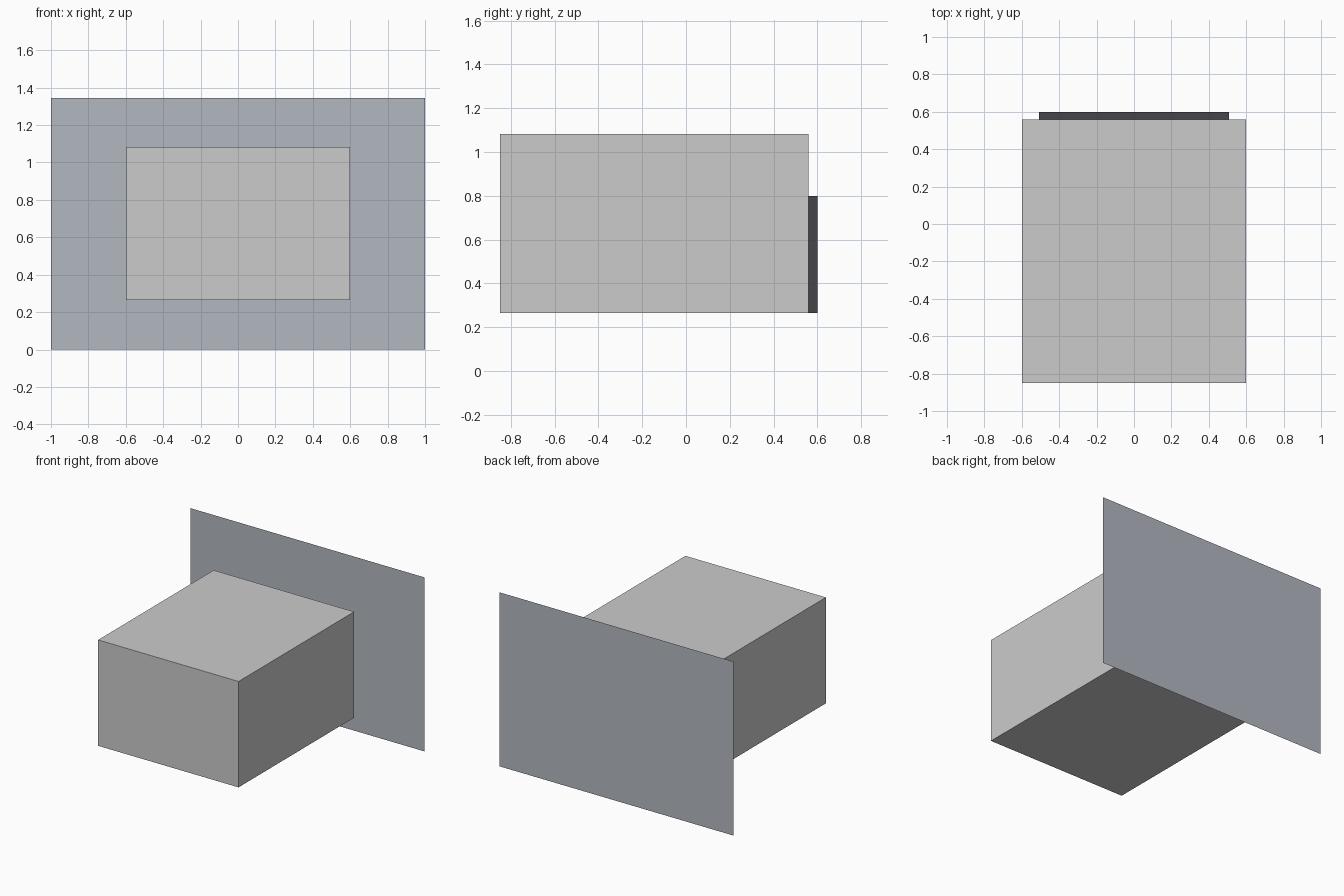
import bpy

if "Cube" in bpy.data.objects:
    bpy.data.objects.remove(bpy.data.objects["Cube"])


def material(name, color):
    m = bpy.data.materials.new(name)
    m.diffuse_color = (*color, 1)
    m.use_nodes = True
    m.node_tree.nodes["Principled BSDF"].inputs["Base Color"].default_value = m.diffuse_color
    return m


def box(name, lo, hi, mat=None):
    size = [b - a for a, b in zip(lo, hi)]
    centre = [(a + b) / 2 for a, b in zip(lo, hi)]
    bpy.ops.mesh.primitive_cube_add(size=1)
    ob = bpy.context.object
    ob.name = name
    for v in ob.data.vertices:
        v.co = [c + k * s for c, k, s in zip(centre, v.co, size)]
    if mat:
        ob.data.materials.append(mat)
    return ob


dark = material("dark_grey", (0.06, 0.06, 0.07))
blue = material("blue_grey", (0.45, 0.48, 0.53))

# Main housing
box("housing", (-0.6, -0.85, 0.265), (0.6, 0.56, 1.083))

# Shallow dark panel protruding from the back of the housing
back = box("back_panel", (-0.508, 0.55, 0.265), (0.508, 0.60, 0.80), dark)

# Zero-thickness upright sheet standing behind the housing
bpy.ops.mesh.primitive_plane_add(size=1)
sheet = bpy.context.object
sheet.name = "back_sheet"
for v in sheet.data.vertices:
    x, y, _ = v.co
    v.co = (x * 2, 0.85, (y + 0.5) * 1.344)
sheet.data.materials.append(blue)
